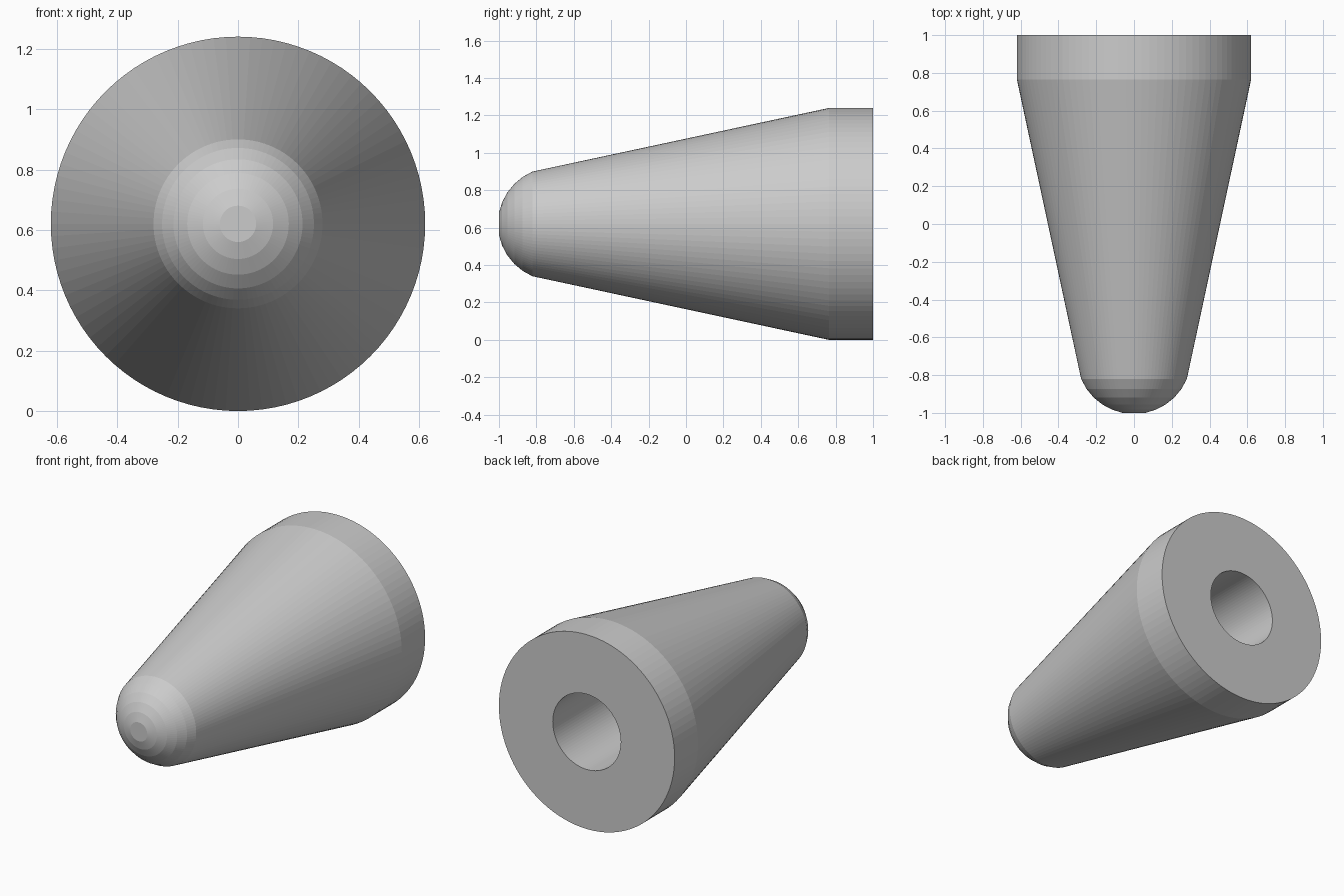
import bpy, bmesh
from math import sin, cos, tau, radians

if "Cube" in bpy.data.objects:
    bpy.data.objects.remove(bpy.data.objects["Cube"])

SIDES = 96
AXIS_Z = 0.62


def lathe(name, profile):
    """Revolve (radius, y) points about the horizontal axis and cap both ends."""
    bm = bmesh.new()
    rings = [[bm.verts.new((r * cos(tau * i / SIDES), y, AXIS_Z + r * sin(tau * i / SIDES)))
              for i in range(SIDES)] for r, y in profile]
    for a, b in zip(rings, rings[1:]):
        for i in range(SIDES):
            j = (i + 1) % SIDES
            bm.faces.new((a[i], a[j], b[j], b[i]))
    bm.faces.new(rings[0])
    bm.faces.new(rings[-1])
    bmesh.ops.recalc_face_normals(bm, faces=bm.faces)
    mesh = bpy.data.meshes.new(name)
    bm.to_mesh(mesh)
    bm.free()
    obj = bpy.data.objects.new(name, mesh)
    bpy.context.collection.objects.link(obj)
    return obj


# Faceted round nose: five arc steps from the flat tip to the cone
nose = [(0.304 * sin(radians(a)), -0.702 - 0.304 * cos(radians(a)))
        for a in (11.4, 22.5, 33.6, 44.7, 55.8, 67)]

# Cone, straight collar, then the back face turning into the blind bore
body = [(0.62, 0.765), (0.62, 1.0)]
bore = [(0.24, 1.0), (0.24, -0.2)]

lathe("tapered_plug", nose + body + bore)
